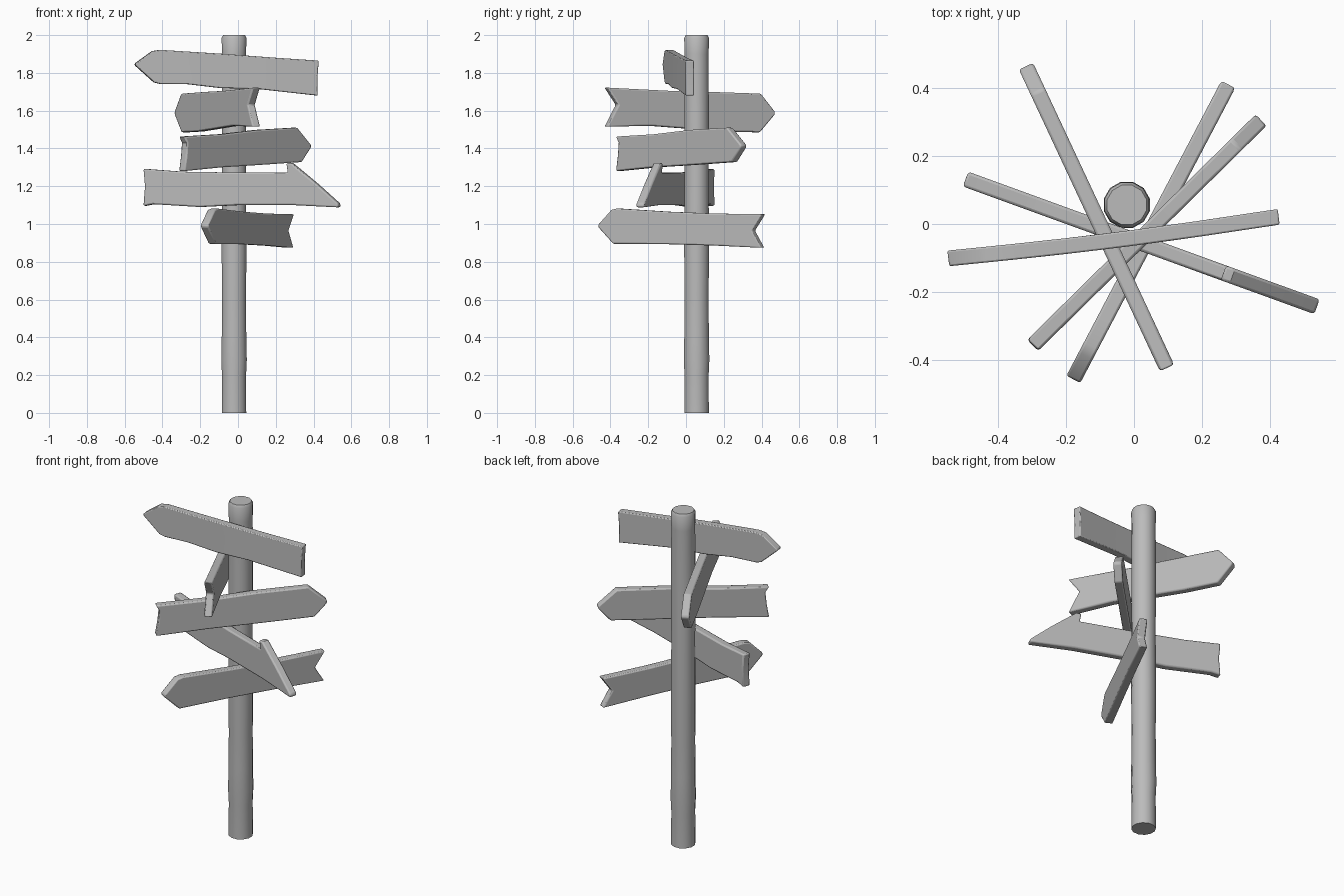
import bpy, bmesh, math
from mathutils import Vector

if "Cube" in bpy.data.objects:
    bpy.data.objects.remove(bpy.data.objects["Cube"])

grey = bpy.data.materials.new("weathered grey")
grey.diffuse_color = (0.5, 0.5, 0.5, 1)
grey.use_nodes = True
grey.node_tree.nodes["Principled BSDF"].inputs["Base Color"].default_value = grey.diffuse_color
THICK = 0.046


def finish(name, bm, bevel):
    bmesh.ops.recalc_face_normals(bm, faces=bm.faces)
    mesh = bpy.data.meshes.new(name)
    bm.to_mesh(mesh)
    bm.free()
    ob = bpy.data.objects.new(name, mesh)
    bpy.context.collection.objects.link(ob)
    mesh.materials.append(grey)
    if bevel:
        mod = ob.modifiers.new("worn edges", 'BEVEL')
        mod.width, mod.segments, mod.limit_method = bevel, 2, 'ANGLE'
        mod.angle_limit = math.radians(40)
    bpy.context.view_layer.objects.active = ob
    ob.select_set(True)
    bpy.ops.object.shade_smooth_by_angle(angle=math.radians(35))
    ob.select_set(False)
    return ob


def board(name, start, end, outline, bow=0.0):
    """Upright plank from start to end (plan); outline is (distance, height)."""
    a, b = Vector((*start, 0)), Vector((*end, 0))
    lo, hi = min(p[0] for p in outline), max(p[0] for p in outline)
    run = b - a
    side = Vector((-run.y, run.x, 0)).normalized()
    bm = bmesh.new()
    face = bm.faces.new([bm.verts.new(((u - lo) / (hi - lo), -THICK / 2, z)) for u, z in outline])
    ext = bmesh.ops.extrude_face_region(bm, geom=[face])["geom"]
    bmesh.ops.translate(bm, vec=(0, THICK, 0), verts=[g for g in ext if isinstance(g, bmesh.types.BMVert)])
    # cross cuts let the plank bow a little
    for t in (0.2, 0.36, 0.55, 0.75):
        bmesh.ops.bisect_plane(bm, geom=bm.verts[:] + bm.edges[:] + bm.faces[:],
                               plane_co=(t, 0, 0), plane_no=(1, 0, 0))
    for v in bm.verts:
        t, d, z = v.co
        v.co = a + run * t + side * (d + bow * math.sin(math.pi * t)) + Vector((0, 0, z))
    return finish(name, bm, 0.008)


# Post: stacked rings with slightly uneven girth
rings = [(0, 0.067), (0.2, 0.066), (0.28, 0.070), (0.42, 0.067), (0.62, 0.066),
         (0.88, 0.068), (1.2, 0.066), (1.6, 0.067), (1.9, 0.066), (1.985, 0.068), (2.0, 0.060)]
bm = bmesh.new()
N = 12
loops = [[bm.verts.new((-0.021 + r * math.cos(math.tau * (i + 0.5) / N),
                        0.056 + r * math.sin(math.tau * (i + 0.5) / N), z)) for i in range(N)]
         for z, r in rings]
for low, high in zip(loops, loops[1:]):
    for i in range(N):
        j = (i + 1) % N
        bm.faces.new((low[i], low[j], high[j], high[i]))
bm.faces.new(loops[0])
bm.faces.new(loops[-1])
finish("post", bm, 0)

# Direction boards, top to bottom
board("top_pointed_board", (-0.545, -0.101), (0.425, 0.021),
      [(-0.55, 1.84), (-0.45, 1.75), (-0.42, 1.742), (-0.27, 1.74), (-0.1, 1.72), (0.1, 1.715),
       (0.42, 1.68), (0.418, 1.77), (0.425, 1.865), (0.2, 1.88), (-0.1, 1.902), (-0.42, 1.922),
       (-0.46, 1.915), (-0.55, 1.85)], bow=-0.008)

board("second_notched_board", (0.098, -0.425), (-0.317, 0.463),
      [(-0.435, 1.515), (-0.2, 1.52), (0, 1.505), (0.2, 1.49), (0.385, 1.485), (0.465, 1.58),
       (0.465, 1.595), (0.39, 1.69), (0.1, 1.70), (-0.1, 1.705), (-0.435, 1.722), (-0.375, 1.63)])

board("third_pointed_board", (-0.298, -0.357), (0.373, 0.305),
      [(-0.305, 1.28), (-0.1, 1.30), (0.1, 1.312), (0.335, 1.328), (0.385, 1.405), (0.385, 1.42),
       (0.31, 1.51), (0.1, 1.498), (-0.1, 1.475), (-0.305, 1.463), (-0.29, 1.43), (-0.295, 1.36)])

board("fourth_arrow_board", (-0.495, 0.132), (0.537, -0.243),
      [(-0.5, 1.095), (-0.45, 1.105), (-0.2, 1.09), (0, 1.10), (0.3, 1.10), (0.54, 1.088),
       (0.54, 1.108), (0.42, 1.215), (0.29, 1.322), (0.262, 1.322), (0.27, 1.272), (0, 1.272),
       (-0.3, 1.277), (-0.5, 1.292), (-0.492, 1.2)])

board("lowest_notched_board", (-0.178, -0.456), (0.278, 0.412),
      [(-0.47, 0.983), (-0.39, 0.895), (-0.1, 0.893), (0.15, 0.886), (0.405, 0.874), (0.355, 0.965),
       (0.41, 1.052), (0.15, 1.055), (-0.1, 1.065), (-0.37, 1.082), (-0.4, 1.075), (-0.47, 0.997)])
